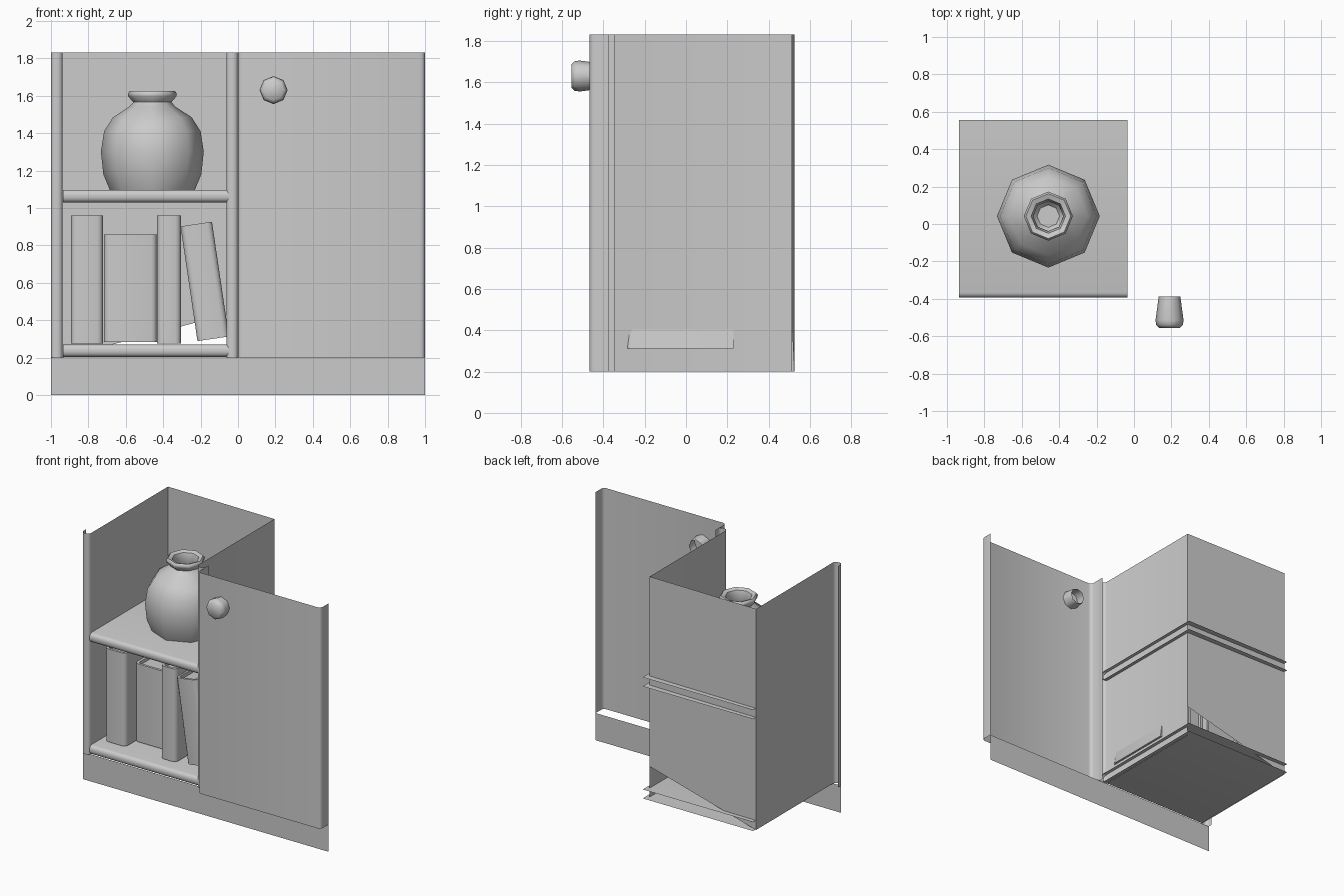
import bpy, bmesh, math
from mathutils import Vector, Matrix

if "Cube" in bpy.data.objects:
    bpy.data.objects.remove(bpy.data.objects["Cube"])


def make(name, verts, faces, flip_check=False):
    me = bpy.data.meshes.new(name)
    me.from_pydata([tuple(v) for v in verts], [], faces)
    if flip_check:
        bm = bmesh.new()
        bm.from_mesh(me)
        bmesh.ops.remove_doubles(bm, verts=bm.verts, dist=1e-5)
        bmesh.ops.recalc_face_normals(bm, faces=bm.faces)
        bm.to_mesh(me)
        bm.free()
    ob = bpy.data.objects.new(name, me)
    bpy.context.collection.objects.link(ob)
    return ob


def fillet(pts, r, seg=3):
    """Round the inner corners of an open 2D path."""
    out = [Vector(pts[0])]
    for a, b, c in zip(pts, pts[1:], pts[2:]):
        a, b, c = Vector(a), Vector(b), Vector(c)
        p, q = b + (a - b).normalized() * r, b + (c - b).normalized() * r
        centre = p + q - b
        for i in range(seg + 1):
            d = p.lerp(q, i / seg) - centre
            # true arc for right-angled corners
            ang = math.pi / 2 * i / seg
            out.append(centre + (p - centre) * math.cos(ang) + (q - centre) * math.sin(ang))
    out.append(Vector(pts[-1]))
    return out


def sheet(name, path, lo, hi, axis):
    """Extrude an open path: axis z uses (x, y), axis x uses (y, z)."""
    if axis == 'z':
        f = lambda p, t: (p[0], p[1], t)
    else:
        f = lambda p, t: (t, p[0], p[1])
    verts = [f(p, t) for p in path for t in (lo, hi)]
    faces = [(2 * i, 2 * i + 2, 2 * i + 3, 2 * i + 1) for i in range(len(path) - 1)]
    return make(name, verts, faces)


def lathe(name, profile, matrix, n=8):
    verts, faces = [], []
    for r, h in profile:
        for k in range(n):
            a = 2 * math.pi * k / n
            verts.append(matrix @ Vector((r * math.cos(a), r * math.sin(a), h)))
    for i in range(len(profile) - 1):
        for k in range(n):
            j = (k + 1) % n
            faces.append((i * n + k, i * n + j, i * n + n + j, i * n + n + k))
    last = (len(profile) - 1) * n
    faces.append(tuple(range(last, last + n)))
    return make(name, verts, faces)


Z0, Z1 = 0.2, 1.83

# plinth board across the front
sheet("plinth", [(-1, -0.376), (1, -0.376)], 0, Z0, 'z')

# side panel and divider, each with a rounded front post
sheet("left_side", fillet([(-1, -0.345), (-1, -0.396), (-0.938, -0.396), (-0.938, 0.524)], 0.024), Z0, Z1, 'z')
sheet("divider", fillet([(-0.062, 0.512), (-0.062, -0.396), (0, -0.396), (0, -0.345)], 0.024), Z0, Z1, 'z')

# back panel with slanted lower edge
make("back_panel",
     [(-0.938, 0.524, Z0), (-0.062, 0.512, 0.43), (-0.062, 0.512, Z1), (-0.938, 0.524, Z1)],
     [(0, 1, 2, 3)])

# door with returned edges
sheet("door", fillet([(0, -0.376), (0, -0.466), (1, -0.466), (1, -0.376)], 0.025), Z0, Z1, 'z')

# shelves with rounded front edge
for name, lo, hi in (("bottom_shelf", 0.204, 0.27), ("middle_shelf", 1.03, 1.097)):
    sheet(name, fillet([(0.556, lo), (-0.393, lo), (-0.393, hi), (0.556, hi)], 0.026), -0.936, -0.036, 'x')

# door knob
lathe("knob", [(0.058, 0.388), (0.075, 0.515), (0.071, 0.54), (0.055, 0.555)],
      Matrix.Translation((0.19, 0, 1.63)) @ Matrix.Rotation(math.pi / 2, 4, 'X'))

# vase
lathe("vase", [(0.227, 1.095), (0.262, 1.18), (0.275, 1.30), (0.258, 1.41), (0.21, 1.485),
               (0.125, 1.54), (0.102, 1.565), (0.129, 1.597), (0.131, 1.612), (0.12, 1.625),
               (0.092, 1.615), (0.08, 1.57), (0.1, 1.51), (0.06, 1.46)],
      Matrix.Translation((-0.458, 0.042, 0)))


# books: rounded cover wrapped around a recessed page block
def book(name, cx, cz, w, h, y0, y1, tilt=0.0, t=0.018):
    m = Matrix.Translation((cx, 0, cz)) @ Matrix.Rotation(tilt, 4, 'Y')
    a = w / 2
    outer = fillet([(-a, y1), (-a, y0), (a, y0), (a, y1)], 0.03)
    b = a - t
    inner = fillet([(-b, y1), (-b, y0 + t), (b, y0 + t), (b, y1)], 0.014)
    n = len(outer)
    ring = outer + inner[::-1]
    k = len(ring)
    verts = [(p[0], p[1], s * h / 2) for s in (-1, 1) for p in ring]
    faces = [(i, (i + 1) % k, (i + 1) % k + k, i + k) for i in range(k)]
    for i in range(n - 1):
        q = (i, i + 1, k - 2 - i, k - 1 - i)
        faces += [q[::-1], tuple(v + k for v in q)]
    cover = make(name + "_cover", verts, faces, True)
    cover.data.transform(m)
    c = h / 2 - 0.025
    pv = [(x, y, z) for z in (-c, c) for x, y in ((-b, y0 + t), (b, y0 + t), (b, y1 - 0.02), (-b, y1 - 0.02))]
    pages = make(name + "_pages", pv,
                 [(3, 2, 1, 0), (4, 5, 6, 7), (0, 1, 5, 4), (1, 2, 6, 5), (2, 3, 7, 6), (3, 0, 4, 7)])
    pages.data.transform(m)


book("book_1", -0.807, 0.618, 0.17, 0.685, -0.28, 0.23)
book("book_2", -0.575, 0.571, 0.283, 0.575, -0.18, 0.28)
book("book_3", -0.369, 0.618, 0.127, 0.685, -0.29, 0.23)
book("book_4", -0.178, 0.607, 0.17, 0.62, -0.29, 0.23, math.radians(-8.4))

# smooth shading with sharp corners kept
for o in bpy.context.collection.objects:
    o.select_set(True)
    bpy.context.view_layer.objects.active = o
bpy.ops.object.shade_smooth_by_angle(angle=math.radians(50))
